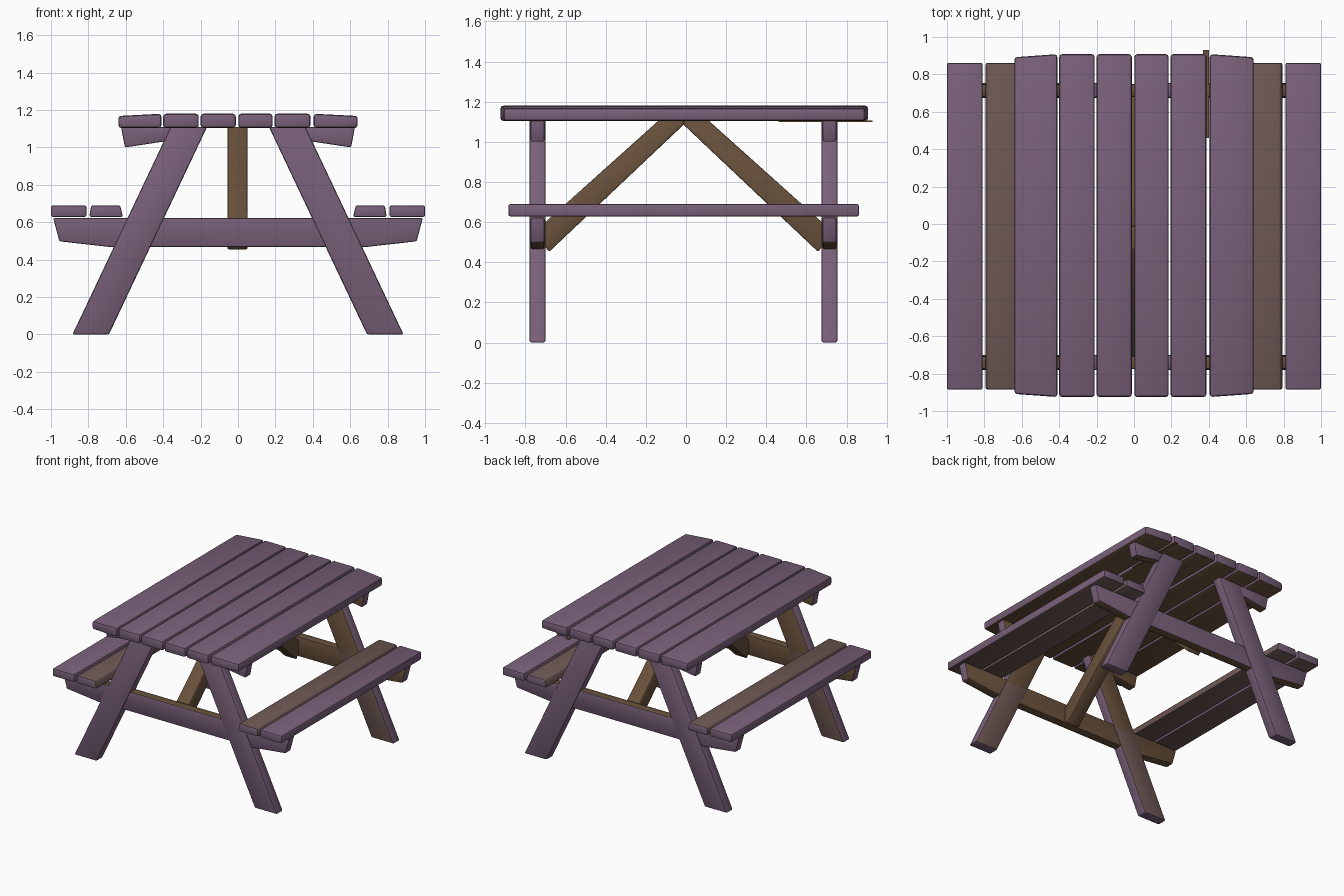
import bpy, bmesh, math
from mathutils import Vector

if "Cube" in bpy.data.objects:
    bpy.data.objects.remove(bpy.data.objects["Cube"])


def material(name, color):
    m = bpy.data.materials.new(name)
    m.diffuse_color = (*color, 1)
    m.use_nodes = True
    m.node_tree.nodes["Principled BSDF"].inputs["Base Color"].default_value = m.diffuse_color
    return m


MATS = [material("plum_wood", (0.19, 0.117, 0.19)),
        material("brown_wood", (0.141, 0.082, 0.044)),
        material("rose_brown_wood", (0.155, 0.098, 0.088))]
PLUM, BROWN, ROSE = range(3)


def prism(name, profile, axis, lo, hi, bevel=0.01, rule=None, cut_z=None, warp=None):
    """Extrude a profile along y (points are x,z) or along x (points are y,z)."""
    bm = bmesh.new()
    def put(p, t):
        return bm.verts.new((p[0], t, p[1]) if axis == 'Y' else (t, p[0], p[1]))
    a = [put(p, lo) for p in profile]
    b = [put(p, hi) for p in profile]
    n = len(profile)
    bm.faces.new(a)
    bm.faces.new(b[::-1])
    for i in range(n):
        j = (i + 1) % n
        bm.faces.new((a[i], b[i], b[j], a[j]))
    bmesh.ops.recalc_face_normals(bm, faces=bm.faces[:])
    if warp:
        for v in bm.verts:
            warp(v.co)
    if bevel:
        bmesh.ops.bevel(bm, geom=bm.edges[:], offset=bevel, segments=2,
                        profile=0.5, affect='EDGES')
    if cut_z:
        bmesh.ops.bisect_plane(bm, geom=bm.verts[:] + bm.edges[:] + bm.faces[:],
                               plane_co=(0, 0, cut_z), plane_no=(0, 0, 1))
    bm.normal_update()
    for f in bm.faces:
        f.smooth = True
        if rule:
            f.material_index = rule(f.normal, f.calc_center_median())
    me = bpy.data.meshes.new(name)
    bm.to_mesh(me)
    bm.free()
    me.set_sharp_from_angle(angle=math.radians(40))
    for m in MATS:
        me.materials.append(m)
    ob = bpy.data.objects.new(name, me)
    bpy.context.collection.objects.link(ob)
    return ob


def box(x0, x1, z0, z1):
    return [(x0, z0), (x1, z0), (x1, z1), (x0, z1)]


# Table top: six planks, outer ones sloping and tapering slightly
def sag_outer(co):
    d = max(0, abs(co.x) - 0.41) / 0.23
    co.y *= 1 - 0.018 * d
    if co.z > 1.15:
        co.z -= 0.012 * d


for x0, x1 in [(-0.64, -0.41), (-0.4, -0.21), (-0.2, -0.012),
               (0.002, 0.185), (0.195, 0.387), (0.405, 0.64)]:
    prism("table_plank", box(x0, x1, 1.104, 1.18), 'Y', -0.925, 0.908, 0.015,
          lambda n, c: BROWN if n.z < -0.7 else PLUM, warp=sag_outer)

# Thin sliver under the table's back edge
prism("under_strip", box(0.37, 0.4, 1.1, 1.106), 'Y', 0.46, 0.93, 0, lambda n, c: BROWN)

for s in (-1, 1):
    # Benches: outer plank plum, inner plank brown on top
    prism("bench_outer_plank", box(s * 0.81, s * 1.0, 0.628, 0.69), 'Y', -0.885, 0.862, 0.01,
          lambda n, c: ROSE if n.z < -0.7 else PLUM)
    prism("bench_inner_plank",
          [(s * 0.795, 0.628), (s * 0.615, 0.628), (s * 0.63, 0.69), (s * 0.785, 0.69)],
          'Y', -0.885, 0.862, 0.01,
          lambda n, c: PLUM if abs(n.y) > 0.5 else ROSE)

for e, y0, y1 in ((-1, -0.78, -0.7), (1, 0.675, 0.755)):
    # Splayed legs, brown on the inward faces above the bench
    def leg_rule(n, c, e=e):
        if n.y * e < -0.5:
            return BROWN if c.z > 0.6 else ROSE
        return PLUM

    def beam_rule(n, c, e=e):
        return BROWN if n.y * e < -0.5 or abs(n.z) > 0.9 else PLUM

    for s in (-1, 1):
        prism("leg", [(s * 0.885, 0), (s * 0.69, 0), (s * 0.165, 1.11), (s * 0.36, 1.11)],
              'Y', y0, y1, 0.01, leg_rule, cut_z=0.6)
        # Bracket between leg and outer table plank
        prism("table_bracket", [(s * 0.625, 1.108), (s * 0.605, 1.0),
                                (s * 0.36, 1.037), (s * 0.36, 1.108)],
              'Y', y0 + 0.006, y1 - 0.006, 0.008, beam_rule)

    # Cross beam carrying the benches
    prism("cross_beam", [(-0.988, 0.622), (-0.955, 0.498), (-0.68, 0.467), (0.68, 0.467),
                         (0.955, 0.498), (0.988, 0.622)],
          'Y', y0 + 0.006, y1 - 0.006, 0.008, beam_rule)

    # Diagonal brace from cross beam to table centre
    yc = -0.012
    prism("diagonal_brace", [(yc + e * 0.67, 0.452), (yc + e * 0.7, 0.49), (yc + e * 0.7, 0.59),
                             (yc + e * 0.12, 1.11), (yc - e * 0.0, 1.11), (yc + e * 0.0, 1.085)],
          'X', -0.055, 0.05, 0.006, lambda n, c: BROWN)
